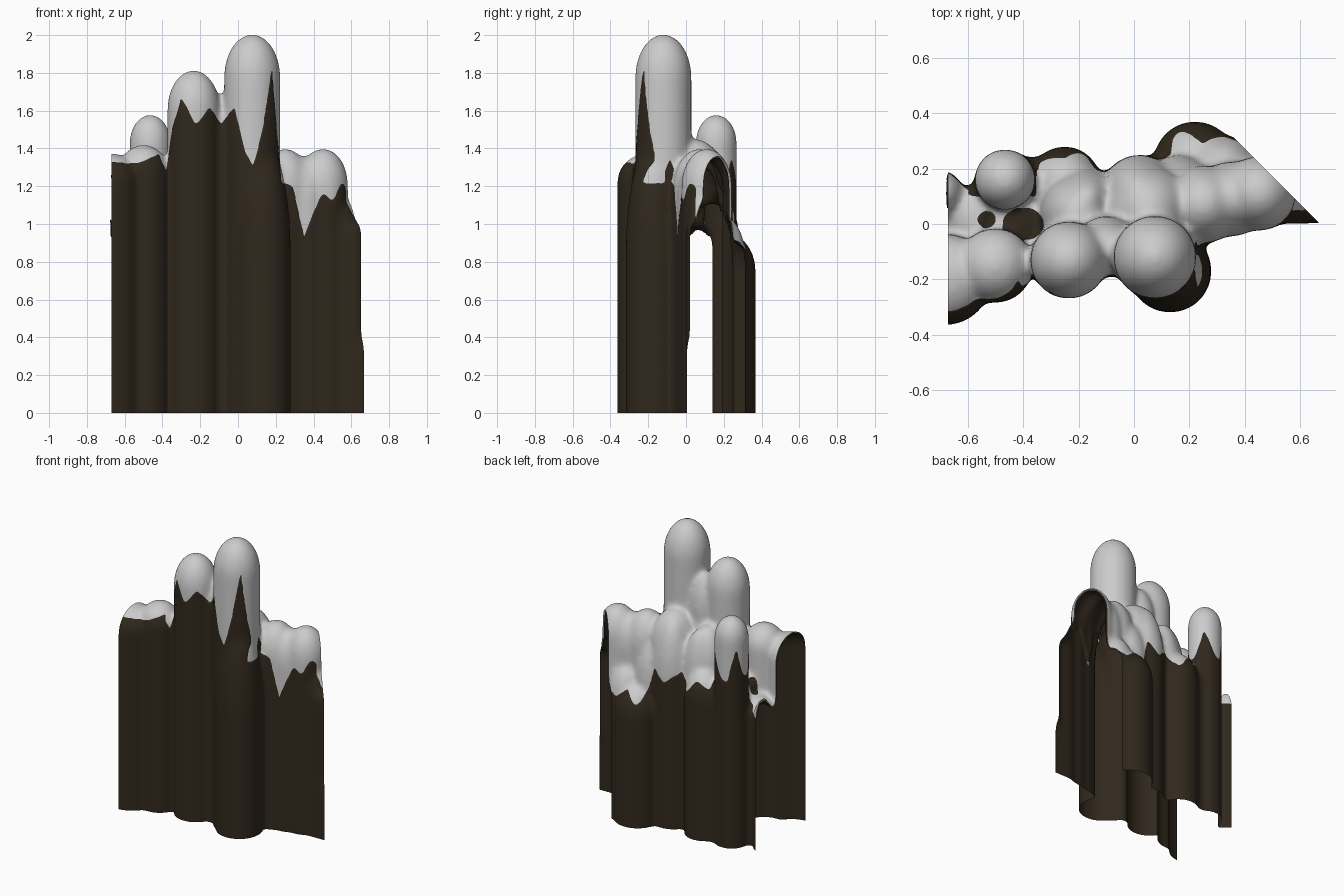
import bpy, bmesh, math
from mathutils import Vector

if "Cube" in bpy.data.objects:
    bpy.data.objects.remove(bpy.data.objects["Cube"])

# columns: x, y, radius, top height, dome length
COLUMNS = [
    (0.075, -0.12, .15, 2.005, .23), (0.13, -0.17, .15, 1.45, .60),    # tallest peak and its foot
    (-0.235, -0.13, .14, 1.815, .21), (-0.1, -0.08, .11, 1.69, .25),   # second peak and saddle
    (-0.465, 0.16, .11, 1.58, .15), (-0.25, 0.15, .13, 1.15, .20),     # back left
    (-0.68, -0.2, .165, 1.375, .15), (-0.5, -0.15, .135, 1.42, .15),   # front left
    (-0.70, 0.11, .085, 1.05, .15), (-0.56, 0.02, .12, 1.0, .10),
    (-0.42, 0.0, .12, 1.12, .10), (-0.36, 0.14, .10, 1.12, .2),
    (-0.2, 0.04, .14, 1.40, .30), (0.05, 0.05, .16, 1.45, .25),        # middle fill
    (-0.17, 0.09, .11, 1.38, .35), (0.02, 0.11, .14, 1.42, .40),
    (-0.08, 0.08, .11, 1.30, .30),
    (0.25, 0.07, .14, 1.40, .22), (0.22, 0.22, .15, 0.95, .20),        # right
    (0.16, 0.12, .13, 1.25, .3), (0.32, 0.19, .13, 1.05, .25),
    (0.45, 0.11, .135, 1.40, .20), (0.35, 0.09, .135, 1.36, .22),
    (0.54, 0.10, .10, 1.15, .20), (0.60, 0.085, .085, 1.03, .08), (0.66, 0.05, .05, .42, .1),
]
# snow line heights along x on the front and on the back, and the y that divides them
FRONT = [(-.67, 1.33), (-.58, 1.32), (-.5, 1.33), (-.42, 1.37), (-.38, 1.28), (-.35, 1.5),
         (-.3, 1.67), (-.22, 1.52), (-.15, 1.62), (-.09, 1.53), (-.02, 1.62), (.04, 1.38),
         (.08, 1.3), (.13, 1.5), (.18, 1.83), (.205, 1.5), (.23, 1.22), (.29, 1.2),
         (.35, .93), (.4, 1.06), (.45, 1.17), (.5, 1.12), (.55, 1.22), (.68, 1.1)]
BACK = [(-.67, .93), (-.6, .93), (-.55, 1.4), (-.5, 1.15), (-.45, 1.2), (-.39, 1.35),
        (-.34, 1.05), (-.25, 1.10), (-.18, 1.0), (-.1, 1.1), (0, 1.02), (.08, 1.1),
        (.15, .84), (.25, .93), (.32, .86), (.4, .9), (.5, .9), (.68, 1.0)]
DIVIDE = [(-.40, -.17), (-.35, -.11), (.2, -.11), (.28, .05)]


def lerp_line(pts, x):
    for (x0, z0), (x1, z1) in zip(pts, pts[1:]):
        if x <= x1:
            t = max(0, (x - x0) / (x1 - x0))
            return z0 + (z1 - z0) * t
    return pts[-1][1]


def is_snow(c):
    # bare pits between the left columns
    for px, py, a, b in ((-.40, 0, .075, .06), (-.53, .015, .035, .03)):
        if ((c.x - px) / a) ** 2 + ((c.y - py) / b) ** 2 < 1 and c.z < 1.25:
            return False
    if c.y < lerp_line(DIVIDE, c.x):
        return c.z > lerp_line(FRONT, c.x)
    if c.x < -.34 and c.y < .1:
        return c.z > .9
    return c.z > lerp_line(BACK, c.x)


def add_column(bm, x, y, r, top, dome, seg=28):
    prof = [(r, -.2)] + [(r * math.cos(a), top - dome + dome * math.sin(a))
                         for a in (i * math.pi / 20 for i in range(10))]
    rings = [[bm.verts.new((x + q * math.cos(2 * math.pi * k / seg),
                            y + q * math.sin(2 * math.pi * k / seg), z))
              for k in range(seg)] for q, z in prof]
    for lo, hi in zip(rings, rings[1:]):
        for k in range(seg):
            n = (k + 1) % seg
            bm.faces.new((lo[k], lo[n], hi[n], hi[k]))
    bm.faces.new(rings[0][::-1])
    tip = bm.verts.new((x, y, top))
    for k in range(seg):
        bm.faces.new((rings[-1][k], rings[-1][(k + 1) % seg], tip))


# fuse the columns into one soft body
bm = bmesh.new()
for col in COLUMNS:
    add_column(bm, *col)
mesh = bpy.data.meshes.new("columns")
bm.to_mesh(mesh)
bm.free()
body = bpy.data.objects.new("columns", mesh)
bpy.context.collection.objects.link(body)
mod = body.modifiers.new("fuse", 'REMESH')
mod.mode, mod.voxel_size = 'VOXEL', .013
mod = body.modifiers.new("soften", 'SMOOTH')
mod.factor, mod.iterations = .5, 22
dg = bpy.context.evaluated_depsgraph_get()
fused = bpy.data.meshes.new_from_object(body.evaluated_get(dg))
bpy.data.objects.remove(body)

# open the shell below, at the left end and across the right end
bm = bmesh.new()
bm.from_mesh(fused)
for co, no in (((0, 0, 0), (0, 0, -1)), ((-.67, 0, 0), (-1, 0, 0)), ((.336, .336, 0), (1, 1, 0))):
    bmesh.ops.bisect_plane(bm, geom=bm.verts[:] + bm.edges[:] + bm.faces[:], dist=1e-5,
                           plane_co=Vector(co), plane_no=Vector(no).normalized(), clear_outer=True)

# mark the snow faces and smooth the line where snow meets rock
for f in bm.faces:
    f.smooth = True
    f.material_index = int(is_snow(f.calc_center_median()))
rim = {}
for e in bm.edges:
    if len({f.material_index for f in e.link_faces}) == 2:
        a, b = e.verts
        rim.setdefault(a, []).append(b)
        rim.setdefault(b, []).append(a)
for _ in range(4):
    new = {v: v.co.lerp(sum((n.co for n in ns), Vector()) / len(ns), .5)
           for v, ns in rim.items() if len(ns) == 2}
    for v, co in new.items():
        v.co = co
bm.normal_update()


# link a copy of the fused surface as one object
def part(name, source, mat=None):
    for f in source.faces:
        f.material_index = 0
    me = bpy.data.meshes.new(name)
    source.to_mesh(me)
    if mat:
        me.materials.append(mat)
    bpy.context.collection.objects.link(bpy.data.objects.new(name, me))


brown = bpy.data.materials.new("dark_rock")
brown.diffuse_color = (.030, .021, .012, 1)
brown.use_nodes = True
brown.node_tree.nodes["Principled BSDF"].inputs["Base Color"].default_value = brown.diffuse_color

# snow caps
snow = bm.copy()
bmesh.ops.delete(snow, geom=[f for f in snow.faces if not f.material_index], context='FACES')
part("snow_caps", snow)

# rock walls, running on just beneath the snow
under = [(v, v.co - v.normal * .012) for v in bm.verts
         if all(f.material_index for f in v.link_faces)]
for v, co in under:
    v.co = co
part("rock_walls", bm, brown)
